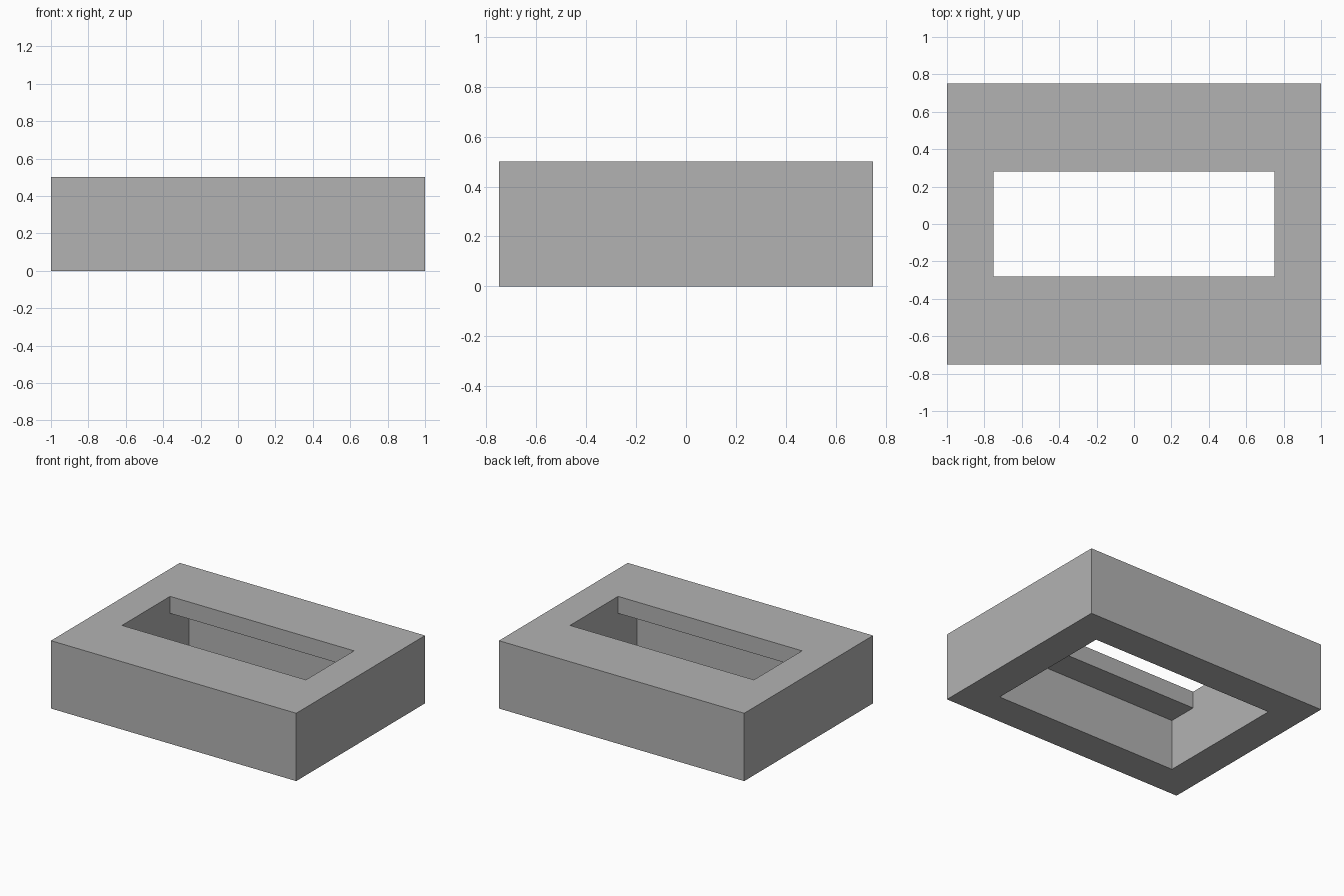
import bpy
import bmesh
from mathutils import Vector

cube = bpy.data.objects.get("Cube")
if cube:
    bpy.data.objects.remove(cube, do_unlink=True)

LENGTH, DEPTH, HEIGHT = 2.0, 1.5, 0.5
SLOT_X = 0.75          # half length of the slot
NARROW, WIDE = 0.28, 0.5   # half widths above and below the lip
LIP_Z = 0.375          # underside of the lip

grey = bpy.data.materials.new("mid_grey")
grey.use_nodes = True
colour = (0.45, 0.45, 0.45, 1.0)
grey.diffuse_color = colour
grey.node_tree.nodes["Principled BSDF"].inputs["Base Color"].default_value = colour


def prism(name, profile, half_x):
    """Extrude a (y, z) profile along x, centred on x = 0."""
    bm = bmesh.new()
    face = bm.faces.new([bm.verts.new((-half_x, y, z)) for y, z in profile])
    result = bmesh.ops.extrude_face_region(bm, geom=[face])
    moved = [v for v in result["geom"] if isinstance(v, bmesh.types.BMVert)]
    bmesh.ops.translate(bm, verts=moved, vec=Vector((2 * half_x, 0, 0)))
    bmesh.ops.recalc_face_normals(bm, faces=bm.faces)
    mesh = bpy.data.meshes.new(name)
    bm.to_mesh(mesh)
    bm.free()
    mesh.materials.append(grey)
    obj = bpy.data.objects.new(name, mesh)
    bpy.context.collection.objects.link(obj)
    return obj


# Solid outer block
half = DEPTH / 2
block = prism("slotted_block",
              [(-half, 0), (half, 0), (half, HEIGHT), (-half, HEIGHT)], LENGTH / 2)

# Stepped slot: wide below, narrow above, running past both faces
right_side = [(WIDE, -0.1), (WIDE, LIP_Z), (NARROW, LIP_Z), (NARROW, HEIGHT + 0.1)]
left_side = [(-y, z) for y, z in reversed(right_side)]
cutter = prism("slot_cutter", right_side + left_side, SLOT_X)
cutter.hide_render = True

# Cut the slot, then discard the cutter
cut = block.modifiers.new("slot", "BOOLEAN")
cut.operation = "DIFFERENCE"
cut.solver = "EXACT"
cut.object = cutter
bpy.context.view_layer.objects.active = block
bpy.ops.object.modifier_apply(modifier=cut.name)
bpy.data.objects.remove(cutter, do_unlink=True)
